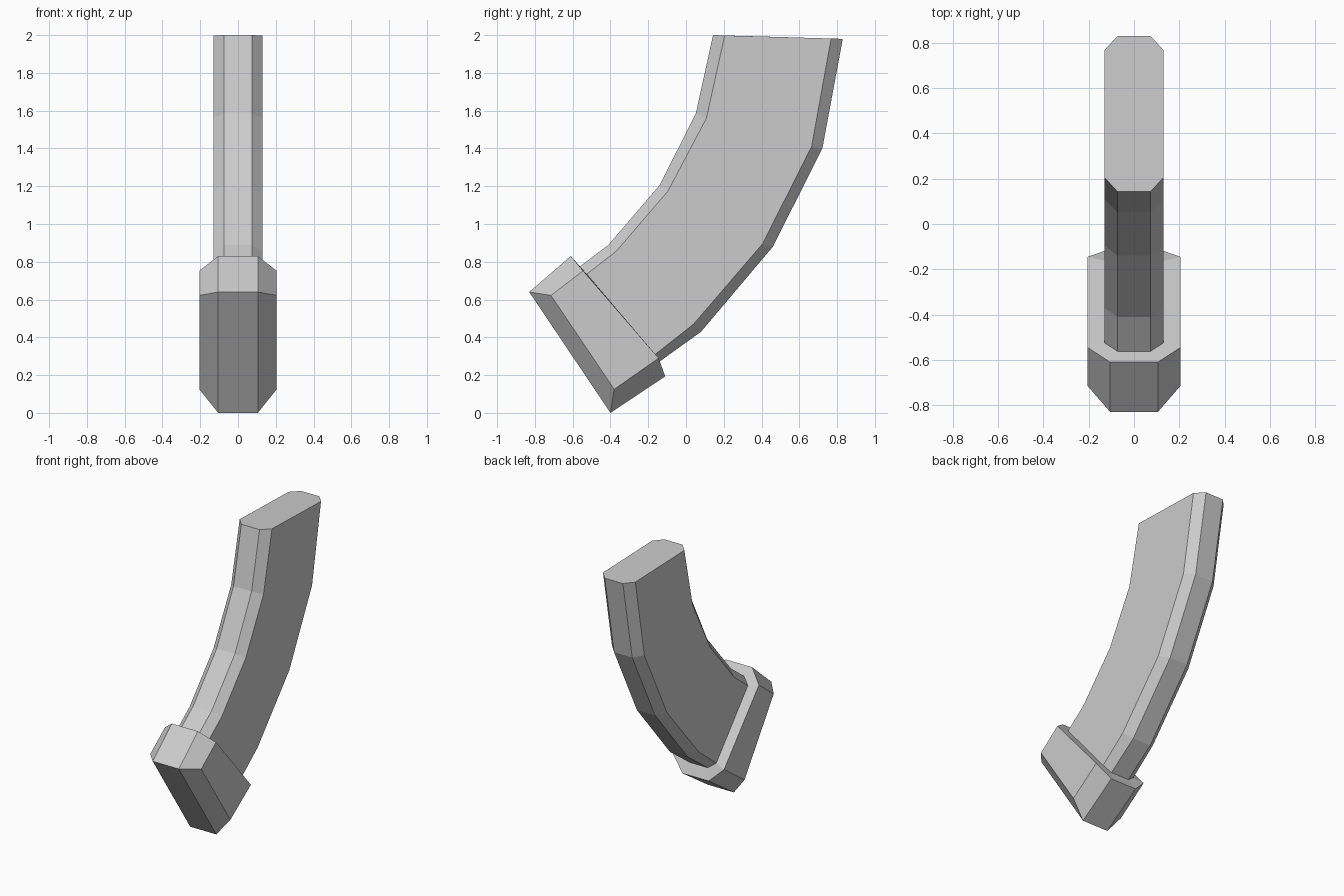
import bpy
import bmesh

if "Cube" in bpy.data.objects:
    bpy.data.objects.remove(bpy.data.objects["Cube"])

grey = bpy.data.materials.new("metal grey")
grey.diffuse_color = (0.6, 0.6, 0.6, 1)
grey.use_nodes = True
grey.node_tree.nodes["Principled BSDF"].inputs["Base Color"].default_value = grey.diffuse_color


def section(flat, wide, front, front_side, back_side, back):
    """Eight-sided ring around x = 0 from (y, z) pairs."""
    half = [(flat, front), (wide, front_side), (wide, back_side), (flat, back)]
    right = [(x, y, z) for x, (y, z) in half]
    return right + [(-x, y, z) for x, y, z in reversed(right)]


def loft(name, rings, cap=None):
    bm = bmesh.new()
    loops = [[bm.verts.new(p) for p in ring] for ring in rings]
    for a, b in zip(loops, loops[1:]):
        for i in range(8):
            j = (i + 1) % 8
            bm.faces.new((a[i], a[j], b[j], b[i]))
    v = loops[-1]
    if cap == "flat":
        bm.faces.new(v)
    elif cap == "ridged":  # flat centre strip with a sloped strip each side
        bm.faces.new((v[0], v[3], v[4], v[7]))
        bm.faces.new(v[0:4])
        bm.faces.new(v[4:8])
    bmesh.ops.recalc_face_normals(bm, faces=bm.faces)
    me = bpy.data.meshes.new(name)
    bm.to_mesh(me)
    bm.free()
    me.materials.append(grey)
    ob = bpy.data.objects.new(name, me)
    bpy.context.collection.objects.link(ob)
    return ob


# Curved body, from the lower end to the top
stations = [
    ((-0.562, 0.775), (-0.525, 0.735), (-0.163, 0.31), (-0.145, 0.268)),
    ((-0.41, 0.89), (-0.37, 0.855), (0.04, 0.47), (0.08, 0.43)),
    ((-0.14, 1.205), (-0.095, 1.175), (0.405, 0.895), (0.46, 0.88)),
    ((0.052, 1.585), (0.108, 1.56), (0.665, 1.41), (0.722, 1.40)),
    ((0.143, 2.0), (0.205, 1.998), (0.768, 1.982), (0.83, 1.98)),
]
body_rings = [section(0.073, 0.13, *s) for s in stations]
loft("curved_body", body_rings, "flat")

# Wider base: shoulder around the body, walls, ridged underside
shoulder = section(0.105, 0.205, (-0.61, 0.83), (-0.545, 0.752),
                   (-0.145, 0.29), (-0.11, 0.193))
underside = section(0.105, 0.205, (-0.83, 0.64), (-0.715, 0.622),
                    (-0.38, 0.125), (-0.40, 0.0))
loft("base_plate", [body_rings[0], shoulder, underside], "ridged")
